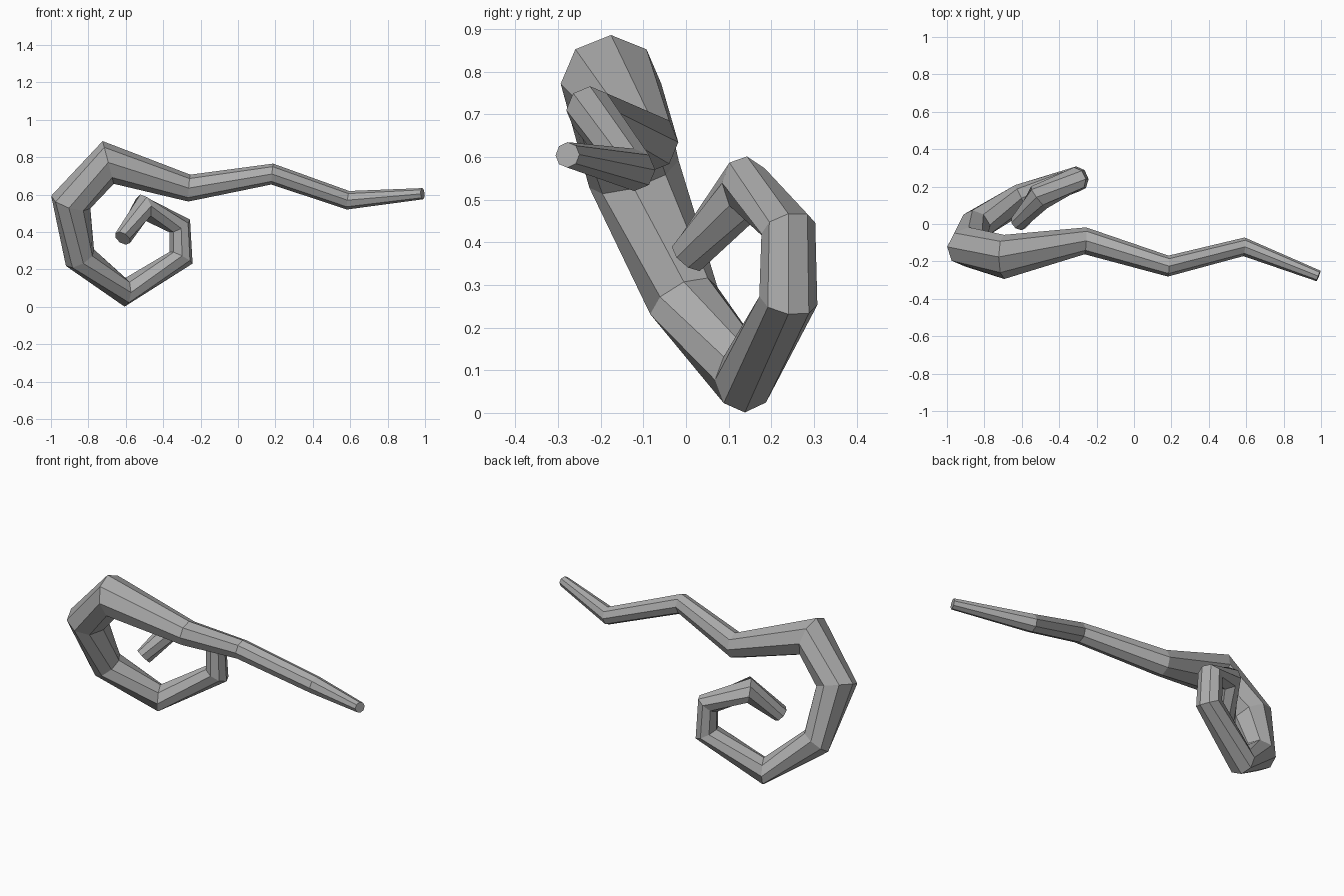
import bpy, bmesh, math
from mathutils import Vector

if "Cube" in bpy.data.objects:
    bpy.data.objects.remove(bpy.data.objects["Cube"])

# Centre line of the curled horn: x, y, z, radius
PATH = [
    (0.987, -0.278, 0.605, 0.030),
    (0.588, -0.122, 0.570, 0.050),
    (0.183, -0.225, 0.710, 0.056),
    (-0.260, -0.090, 0.635, 0.072),
    (-0.694, -0.176, 0.772, 0.118),
    (-0.894, -0.122, 0.560, 0.110),
    (-0.845, -0.005, 0.263, 0.087),
    (-0.604, 0.138, 0.078, 0.077),
    (-0.304, 0.240, 0.263, 0.069),
    (-0.312, 0.240, 0.433, 0.065),
    (-0.507, 0.143, 0.530, 0.073),
    (-0.617, 0.005, 0.367, 0.047),
]
SIDES = 8

grey = bpy.data.materials.new("plain grey")
grey.diffuse_color = (0.42, 0.42, 0.42, 1)
grey.use_nodes = True
grey.node_tree.nodes["Principled BSDF"].inputs["Base Color"].default_value = grey.diffuse_color

pts = [Vector(p[:3]) for p in PATH]
bm = bmesh.new()
rings = []
for i, p in enumerate(pts):
    # ring lies across the average of the neighbouring directions
    t = Vector()
    if i > 0:
        t += (p - pts[i - 1]).normalized()
    if i < len(pts) - 1:
        t += (pts[i + 1] - p).normalized()
    t.normalize()
    side = Vector((0, 1, 0))
    side = (side - t * side.dot(t)).normalized()
    up = t.cross(side)
    ring = []
    for k in range(SIDES):
        a = 2 * math.pi * k / SIDES
        ring.append(bm.verts.new(p + PATH[i][3] * (math.cos(a) * side + math.sin(a) * up)))
    rings.append(ring)

# Tube walls and end caps
for a, b in zip(rings, rings[1:]):
    for k in range(SIDES):
        n = (k + 1) % SIDES
        bm.faces.new((a[k], a[n], b[n], b[k]))
bm.faces.new(rings[0])
bm.faces.new(rings[-1])
bmesh.ops.recalc_face_normals(bm, faces=bm.faces)

mesh = bpy.data.meshes.new("curled_tendril")
bm.to_mesh(mesh)
bm.free()
mesh.materials.append(grey)
bpy.context.collection.objects.link(bpy.data.objects.new("curled_tendril", mesh))
